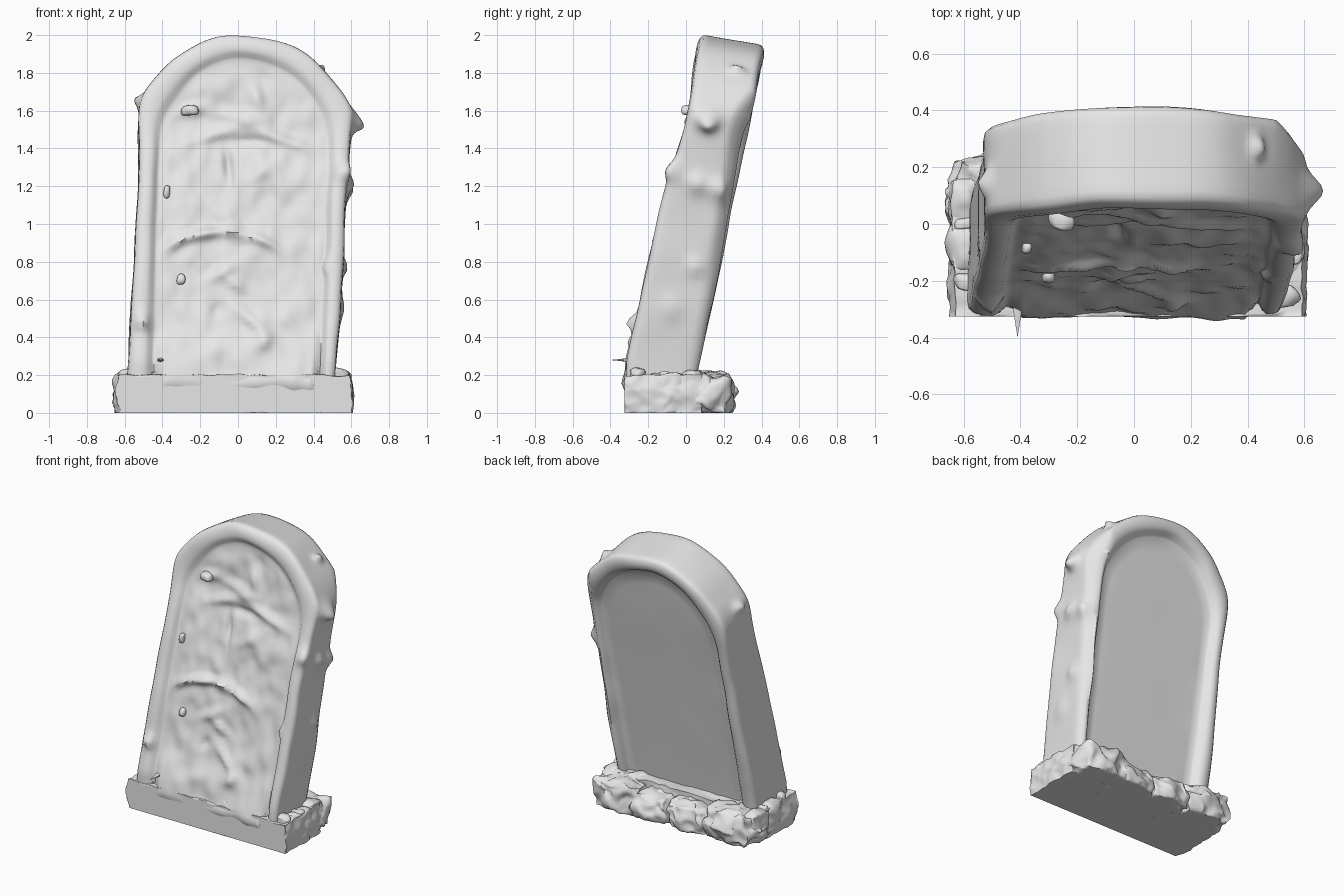
import bpy, bmesh, math
from mathutils import Vector, noise

if "Cube" in bpy.data.objects:
    bpy.data.objects.remove(bpy.data.objects["Cube"])

stone = bpy.data.materials.new("grey stone")
stone.use_nodes = True
GREY = (0.8, 0.8, 0.8, 1)
stone.diffuse_color = GREY
stone.node_tree.nodes["Principled BSDF"].inputs["Base Color"].default_value = GREY


def finish(name, bm, angle=50):
    bmesh.ops.recalc_face_normals(bm, faces=bm.faces)
    mesh = bpy.data.meshes.new(name)
    bm.to_mesh(mesh)
    bm.free()
    mesh.materials.append(stone)
    ob = bpy.data.objects.new(name, mesh)
    bpy.context.collection.objects.link(ob)
    bpy.ops.object.select_all(action="DESELECT")
    ob.select_set(True)
    bpy.context.view_layer.objects.active = ob
    bpy.ops.object.shade_smooth_by_angle(angle=math.radians(angle))
    return ob


def spline(points, steps):
    """Smooth curve through the points."""
    pts = [Vector(p) for p in points]
    pts = [2 * pts[0] - pts[1]] + pts + [2 * pts[-1] - pts[-2]]
    out = []
    for a, b, c, d in zip(pts, pts[1:], pts[2:], pts[3:]):
        for i in range(steps):
            t = i / steps
            out.append(0.5 * (2 * b + (c - a) * t + (2 * a - 5 * b + 4 * c - d) * t * t
                              + (3 * b - a - 3 * c + d) * t ** 3))
    return out + [pts[-2]]


# Outlines of the slab and of its sunken panel, as x and z
OUTER = [(-.59, .05), (-.57, .5), (-.54, 1), (-.525, 1.4), (-.52, 1.64), (-.43, 1.79), (-.3, 1.91),
         (-.1, 2), (.13, 1.99), (.31, 1.94), (.46, 1.82), (.575, 1.67), (.6, 1.53), (.575, 1.2),
         (.55, .7), (.51, .05)]
INNER = [(-.44, .05), (-.44, .5), (-.43, 1), (-.42, 1.35), (-.39, 1.54), (-.31, 1.69), (-.2, 1.81),
         (-.03, 1.875), (.12, 1.86), (.26, 1.8), (.37, 1.7), (.44, 1.58), (.475, 1.42), (.47, 1.15),
         (.45, .7), (.43, .05)]


def closed(points):
    curve = spline(points, 16)
    a, b = curve[-1], curve[0]
    return curve + [a.lerp(b, i / 40) for i in range(1, 40)]


outer, inner = closed(OUTER), closed(INNER)
centre = Vector((0.01, 1.12))

# Worn carving: x, z, half length, half width, tilt, height
CARVING = [(-.25, 1.61, .07, .035, .2, .03), (.1, 1.67, .04, .08, .3, .03),
           (0, 1.57, .16, .035, -.2, .025), (.22, 1.46, .14, .03, -.35, .03),
           (-.12, 1.48, .12, .03, .3, .025), (.05, 1.44, .1, .025, 0, -.025),
           (-.05, 1.3, .025, .1, .1, -.025), (.12, 1.28, .14, .04, .6, .015),
           (-.08, .75, .1, .03, .5, .03), (0, .68, .08, .025, -.5, .03),
           (-.1, .55, .04, .03, .4, -.025), (.06, .5, .09, .025, -.7, .025),
           (.14, .38, .05, .035, .6, .03), (-.1, .34, .1, .04, .2, .015)]

# Swellings of the rim: centre, reach, push
BULGES = [((.6, .12, 1.56), .06, (.065, 0, -.04)), ((-.52, .14, 1.65), .04, (-.04, 0, .015)),
          ((.56, -.06, 1.28), .05, (.02, -.04, 0)), ((.57, .06, 1.21), .05, (.035, 0, 0)),
          ((.57, .17, 1.18), .05, (.035, .02, 0)), ((.44, .27, 1.82), .03, (.03, 0, .035)),
          ((-.5, -.27, .48), .035, (-.01, -.05, 0)), ((.55, .05, .77), .04, (.03, 0, 0)),
          ((.46, -.2, .78), .04, (-.03, 0, 0)), ((.55, -.08, .55), .06, (.02, 0, 0))]


def relief(x, z):
    h = .02 * noise.noise(Vector((x * 5, z * 5, 3))) + .012 * noise.noise(Vector((x * 12, z * 9, 1)))
    h += .16 * max(0, .45 - z)
    for cx, cz, length, width, tilt, height in CARVING:
        u = (x - cx) * math.cos(tilt) + (z - cz) * math.sin(tilt)
        v = (z - cz) * math.cos(tilt) - (x - cx) * math.sin(tilt)
        h += height * math.exp(-(u / length) ** 2 - (v / width) ** 2)
    # Bowed ridge across the middle
    if -.44 < x < .24:
        bow = .96 - .9 * (x + .08) ** 2
        fade = min(1, (x + .44) * 10, (.24 - x) * 10)
        h += .035 * fade * math.exp(-((z - bow) / .028) ** 2)
    return h


def place(p, f, lift=0, rough=.009):
    """Lean the slab back; f runs from front (0) to back (1)."""
    x, z = p
    front = max(-.318, -.38 + .225 * z + .03 * math.exp(-((z - 1.55) / .25) ** 2))
    back = .02 + .2 * z - .8 * max(0, x - .5)
    q = Vector((x, front + (back - front) * f - lift, z * (1 - .03 * f)))
    wobble = noise.noise_vector(q * 4) * rough
    wobble.z *= .3
    for spot, reach, push in BULGES:
        wobble += Vector(push) * math.exp(-((q - Vector(spot)).length / reach) ** 2)
    return q + wobble


# Leaning slab: panel, rounded rim, side, rim and panel again
bm = bmesh.new()
rings = []
SCALES = [i / 40 for i in range(1, 40)]
RIM = [(1, .1), (.9, .08), (.78, .03), (.6, 0), (.35, 0), (.15, .02), (.03, .06), (0, .13),
       (0, .22), (0, .3), (0, .38), (0, .46), (0, .54), (0, .62), (0, .7), (0, .79), (0, .88),
       (.03, .94), (.15, .98), (.35, 1), (.6, 1), (.78, .95), (.9, .88), (1, .85)]
for s in SCALES:
    ring = [centre.lerp(p, s) for p in inner]
    fade = min(1, (1 - s) * 10)
    rings.append([bm.verts.new(place(p, .1, relief(*p) * fade)) for p in ring])
for t, f in RIM:
    rings.append([bm.verts.new(place(o.lerp(i, t), f)) for o, i in zip(outer, inner)])
for s in reversed(SCALES[4::5]):
    rings.append([bm.verts.new(place(centre.lerp(p, s), .85, 0, .002)) for p in inner])
n = len(outer)
for a, b in zip(rings, rings[1:]):
    for i in range(n):
        j = (i + 1) % n
        bm.faces.new((a[i], a[j], b[j], b[i]))
for ring in (rings[0], rings[-1]):
    bm.faces.new(ring)
finish("leaning_slab", bm, 60)


def rock(name, loc, size, rough=.2, square=.5, cuts=9, floor=None):
    """Lumpy stone: a rounded block pushed about by noise."""
    bm = bmesh.new()
    bmesh.ops.create_cube(bm, size=2)
    bmesh.ops.subdivide_edges(bm, edges=bm.edges, cuts=cuts, use_grid_fill=True)
    loc, size = Vector(loc), Vector(size)
    for v in bm.verts:
        p = v.co.normalized().lerp(v.co, square)
        world = loc + p * size
        push = noise.noise_vector(world * 9 + loc) + .5 * noise.noise_vector(world * 22)
        v.co = world + push * rough * min(size)
        if floor is not None:
            v.co.z = max(floor, v.co.z)
    return finish(name, bm, 70)


# Base: a flat front block with rounded rubble at the ends and back
base = rock("base_block", (-.02, -.13, .085), (.635, .225, .12), .16, .9, 24, 0)
for v in base.data.vertices:
    v.co.y = max(-.325, v.co.y)
    v.co.z = min(.205, v.co.z)
BACK = [(-.46, .09, .09, .2, .16, .13), (-.14, .1, .07, .17, .14, .11),
        (.14, .1, .06, .15, .13, .11), (.41, .09, .08, .19, .16, .13)]
for k, (x, y, z, a, b, c) in enumerate(BACK):
    rock("back_rubble_%d" % k, (x, y, z), (a, b, c), .3, .4, 14, 0)
for k, (x, y) in enumerate([(-.59, -.08), (-.59, .08), (.54, -.1), (.53, .05)]):
    rock("end_rubble_%d" % k, (x, y, .12), (.065, .1, .1), .3, .35, 9, 0)

# Crumbs lying along the foot of the slab
CRUMBS = [(-.58, -.2), (-.51, -.28), (-.42, -.28), (-.2, -.28), (.1, -.28), (.3, -.28),
          (.38, -.28), (.5, -.26), (.54, -.12), (-.59, 0)]
for k, (x, y) in enumerate(CRUMBS):
    r = .03 + .012 * math.sin(k * 2)
    rock("foot_crumb_%d" % k, (x, y, .2), (r * 1.8, r, r), .6, .3, 6)

# Chips standing out from the panel
CHIPS = [(-.25, .02, 1.6, .05, .035, .03), (-.3, -.18, .71, .025, .025, .03),
         (-.38, -.08, 1.17, .02, .025, .03)]
for k, (x, y, z, a, b, c) in enumerate(CHIPS):
    rock("stone_chip_%d" % k, (x, y, z), (a, b, c), .5, .2, 6)

# Thin splinter pointing forward at the foot
bm = bmesh.new()
bmesh.ops.create_cone(bm, segments=6, radius1=.022, radius2=0, depth=.12, cap_ends=True)
for v in bm.verts:
    x, y, z = v.co
    v.co = Vector((x - .41, -z - .34, y * .6 + .28))
finish("front_splinter", bm)
